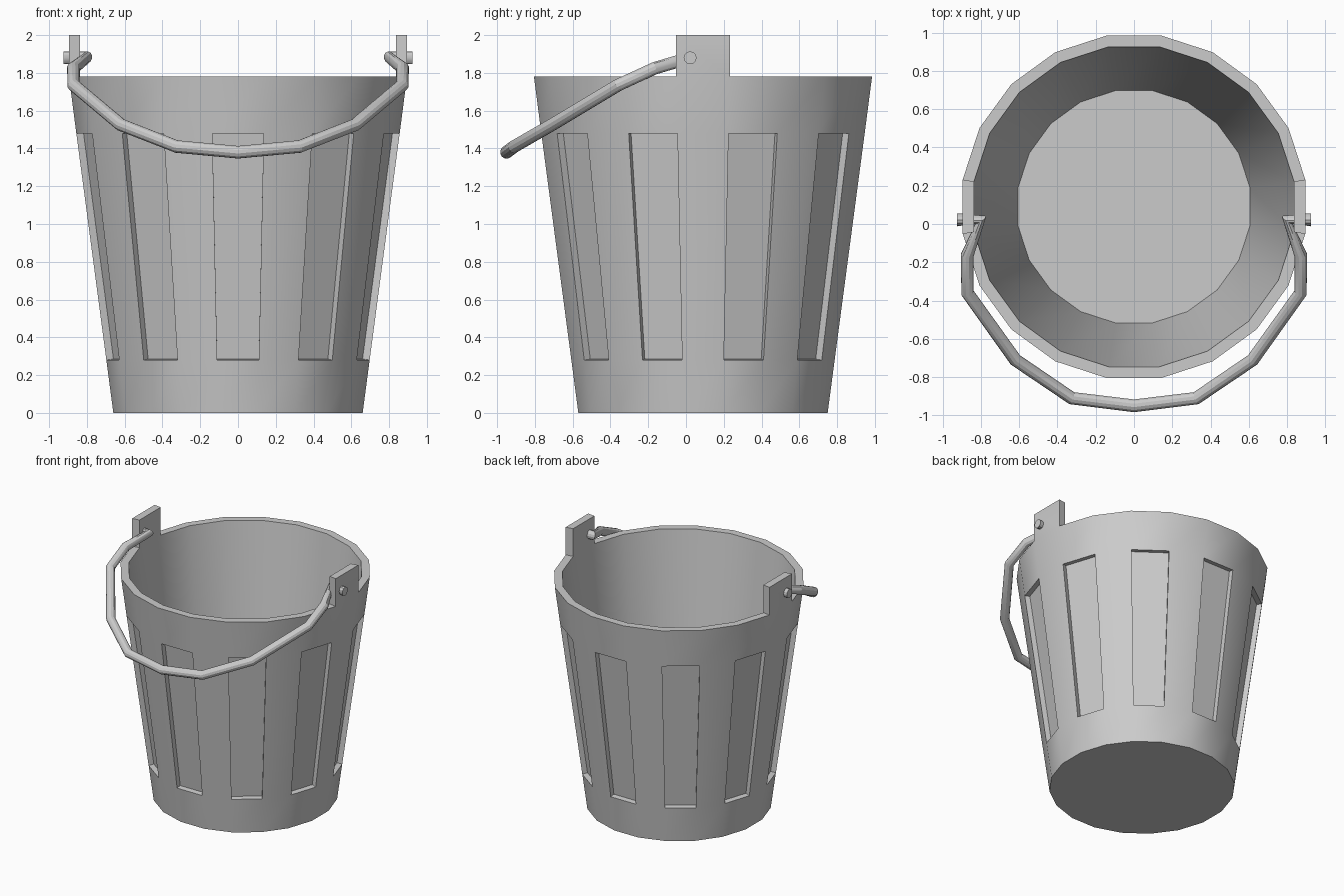
import bpy, bmesh
from math import radians, cos, sin

if "Cube" in bpy.data.objects:
    bpy.data.objects.remove(bpy.data.objects["Cube"])

SIDES = 20
CY = 0.09                                # bucket centre in y
C9 = cos(radians(9))


def smooth(ob):
    bpy.ops.object.select_all(action='DESELECT')
    ob.select_set(True)
    bpy.context.view_layer.objects.active = ob
    bpy.ops.object.shade_smooth_by_angle(angle=radians(25))


# bucket: profile (apothem, z) from outer base up, over the rim, down to the floor
profile = [(0.66, 0), (0.697, 0.28), (0.856, 1.48), (0.895, 1.78),
           (0.836, 1.78), (0.607, 0.06)]
bm = bmesh.new()
rings = []
for a, z in profile:
    r = a / C9
    rings.append([bm.verts.new((r * cos(t), CY + r * sin(t), z))
                  for t in (radians(-99 + 18 * j) for j in range(SIDES))])
panels, tabs = [], []
for i in range(len(rings) - 1):
    lo, hi = rings[i], rings[i + 1]
    for j in range(SIDES):
        k = (j + 1) % SIDES
        f = bm.faces.new((lo[j], lo[k], hi[k], hi[j]))
        if i == 1 and j % 2 == 0:
            panels.append(f)
        if i == 3 and j in (5, 15):
            tabs.append(f)
bm.faces.new(rings[0][::-1])
bm.faces.new(rings[-1])
bm.normal_update()

# recessed panels on every other side
for f in panels:
    shift = f.normal * -0.04
    new = bmesh.ops.extrude_discrete_faces(bm, faces=[f])['faces'][0]
    bmesh.ops.translate(bm, verts=new.verts, vec=shift)
# handle tabs raised from the rim
for f in tabs:
    new = bmesh.ops.extrude_discrete_faces(bm, faces=[f])['faces'][0]
    bmesh.ops.translate(bm, verts=new.verts, vec=(0, 0, 0.22))
bmesh.ops.recalc_face_normals(bm, faces=bm.faces)
me = bpy.data.meshes.new("bucket")
bm.to_mesh(me)
bm.free()
bucket = bpy.data.objects.new("bucket", me)
bpy.context.collection.objects.link(bucket)
smooth(bucket)

# wire handle: hooks through both tabs and hangs forward
half = [(0.925, 0.022, 1.88), (0.80, 0.022, 1.88), (0.872, -0.165, 1.825),
        (0.87, -0.36, 1.735), (0.62, -0.71, 1.525), (0.325, -0.91, 1.41)]
path = [(-x, y, z) for x, y, z in half] + [(0, -0.95, 1.38)] + half[::-1]
cu = bpy.data.curves.new("handle", 'CURVE')
cu.dimensions = '3D'
cu.bevel_depth = 0.034
cu.bevel_resolution = 4
cu.use_fill_caps = True
sp = cu.splines.new('POLY')
sp.points.add(len(path) - 1)
for p, co in zip(sp.points, path):
    p.co = (*co, 1)
handle = bpy.data.objects.new("handle", cu)
bpy.context.collection.objects.link(handle)
bpy.ops.object.select_all(action='DESELECT')
handle.select_set(True)
bpy.context.view_layer.objects.active = handle
bpy.ops.object.convert(target='MESH')
smooth(bpy.context.view_layer.objects.active)
